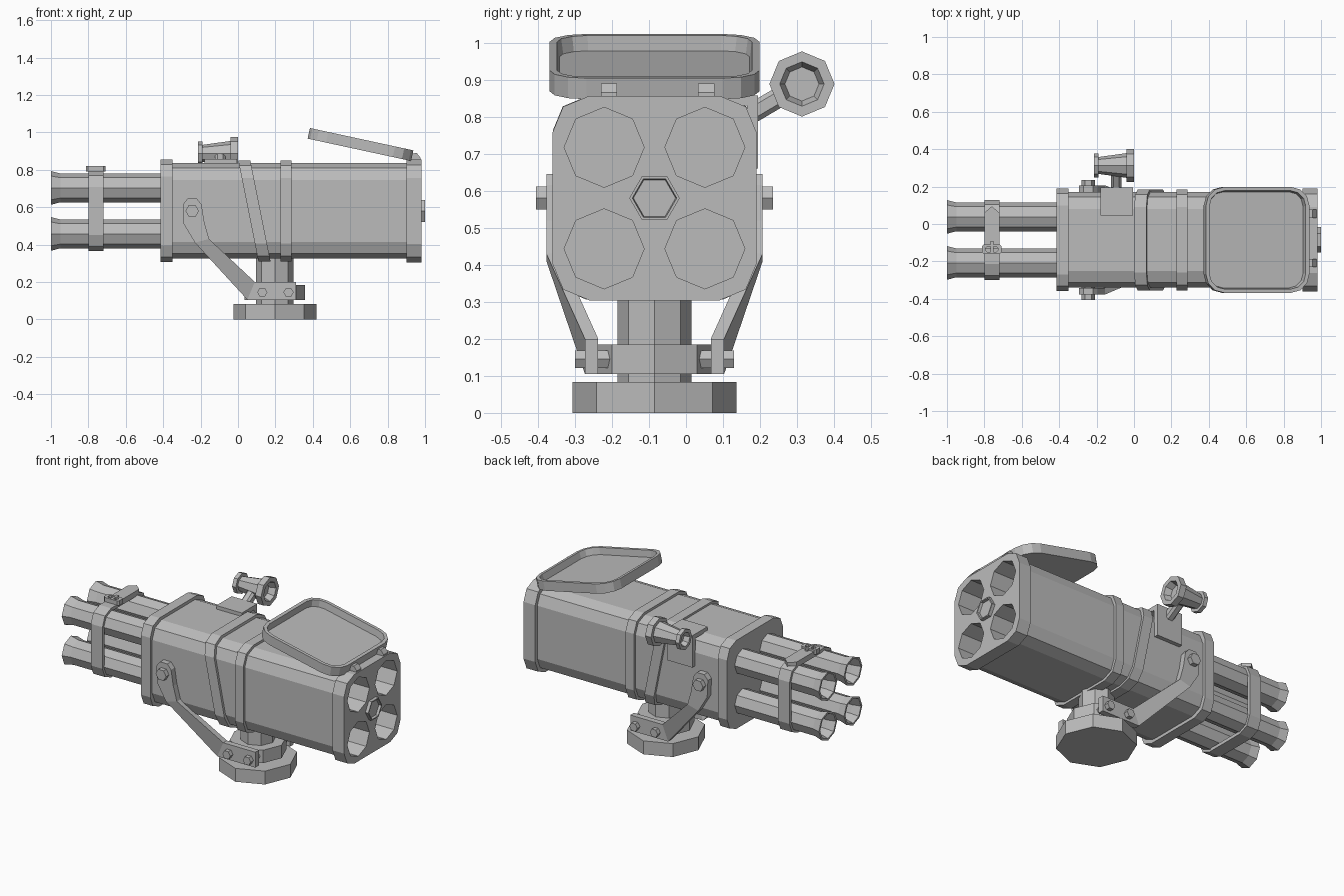
import bpy, bmesh, math
from mathutils import Matrix, Vector

old = bpy.data.objects.get("Cube")
if old:
    bpy.data.objects.remove(old, do_unlink=True)

grey = bpy.data.materials.new("plain grey")
grey.use_nodes = True
COLOUR = (0.5, 0.5, 0.5, 1)
grey.diffuse_color = COLOUR
grey.node_tree.nodes["Principled BSDF"].inputs["Base Color"].default_value = COLOUR

MID_Y, MID_Z = -0.085, 0.58      # launcher axis
BASE_X = 0.197                   # pedestal axis


def loft(name, rings, closed=False):
    """Skin between rings; closed joins last ring to first, otherwise ends are capped."""
    bm = bmesh.new()
    rows = [[bm.verts.new(p) for p in ring] for ring in rings]
    n = len(rows[0])
    pairs = list(zip(rows, rows[1:]))
    if closed:
        pairs.append((rows[-1], rows[0]))
    else:
        bm.faces.new(rows[0])
        bm.faces.new(rows[-1])
    for a, b in pairs:
        for i in range(n):
            j = (i + 1) % n
            bm.faces.new((a[i], a[j], b[j], b[i]))
    bmesh.ops.recalc_face_normals(bm, faces=bm.faces)
    mesh = bpy.data.meshes.new(name)
    bm.to_mesh(mesh)
    bm.free()
    mesh.materials.append(grey)
    obj = bpy.data.objects.new(name, mesh)
    bpy.context.collection.objects.link(obj)
    return obj


def ngon(n, r):
    return [(r * math.cos(2 * math.pi * i / n), r * math.sin(2 * math.pi * i / n)) for i in range(n)]


def rounded(hw, hh, r, seg=2):
    pts = []
    for k, (sx, sy) in enumerate(((1, 1), (-1, 1), (-1, -1), (1, -1))):
        for i in range(seg + 1):
            a = (k + i / seg) * math.pi / 2
            pts.append((sx * (hw - r) + r * math.cos(a), sy * (hh - r) + r * math.sin(a)))
    return pts


def place(shape, axis, pos, cu, cv):
    """Put a flat shape at a position along an axis."""
    order = {"x": lambda u, v: (pos, u, v), "y": lambda u, v: (u, pos, v), "z": lambda u, v: (u, v, pos)}
    return [order[axis](cu + u, cv + v) for u, v in shape]


def lathe(name, axis, n, profile, cu, cv):
    return loft(name, [place(ngon(n, r), axis, p, cu, cv) for p, r in profile])


def box(name, x, y, z):
    return loft(name, [[(x[0], y[0], h), (x[1], y[0], h), (x[1], y[1], h), (x[0], y[1], h)] for h in z])


def casing(name, x0, x1, half, r):
    return loft(name, [place(rounded(half, half, r), "x", x, MID_Y, MID_Z) for x in (x0, x1)])


def band(name, x0, x1, half, r, thick, lean=0.0):
    rings = []
    for x, h, c in ((x0, half, r), (x1, half, r), (x1, half - thick, r - thick), (x0, half - thick, r - thick)):
        ring = place(rounded(h, h, c), "x", x, MID_Y, MID_Z)
        rings.append([(px - lean * (pz - MID_Z), py, pz) for px, py, pz in ring])
    return loft(name, rings, closed=True)


# Main casing with end collars
body = casing("body", -0.38, 0.92, 0.255, 0.09)
front_collar = casing("muzzle_collar", 0.90, 0.98, 0.276, 0.1)
casing("rear_collar", -0.414, -0.35, 0.274, 0.09)

# Four bores sunk into the muzzle end, four flared tubes at the rear
for sy in (-1, 1):
    for sz in (-1, 1):
        cutter = lathe("bore_cutter", "x", 8, ((0.5, 0.108), (1.1, 0.108)),
                       MID_Y + sy * 0.136, MID_Z + sz * 0.137)
        for target in (body, front_collar):
            mod = target.modifiers.new("bore", "BOOLEAN")
            mod.operation = "DIFFERENCE"
            mod.solver = "EXACT"
            mod.object = cutter
            bpy.context.view_layer.objects.active = target
            bpy.ops.object.modifier_apply(modifier=mod.name)
        bpy.data.objects.remove(cutter, do_unlink=True)
        lathe("rear_tube", "x", 8,
              ((-0.37, 0.077), (-0.95, 0.077), (-1, 0.09), (-1, 0.077), (-0.95, 0.064), (-0.5, 0.064)),
              MID_Y + sy * 0.123, MID_Z + sz * 0.123)

# Hex nut in the middle of the muzzle
lathe("muzzle_nut", "x", 6, ((0.96, 0.068), (1.0, 0.068), (1.0, 0.06), (0.985, 0.057)), MID_Y, MID_Z)

# Straps round the casing and clamp round the tubes
band("slanted_strap", 0.055, 0.12, 0.27, 0.095, 0.025, lean=0.2)
band("straight_strap", 0.227, 0.285, 0.27, 0.095, 0.025)
band("tube_clamp", -0.80, -0.72, 0.214, 0.085, 0.02)

# Clamp buckle and strap end
loft("clamp_strap_end", [[(-0.80, -0.13, z), (-0.72, -0.13, z), (-0.72, 0.06, z), (-0.76, 0.095, z), (-0.80, 0.06, z)]
                         for z in (0.785, 0.808)])
loft("clamp_buckle", [place(rounded(w, h, 0.01, 1), "z", z, -0.76, -0.135)
                      for w, h, z in ((0.052, 0.026, 0.79), (0.052, 0.026, 0.82),
                                      (0.034, 0.014, 0.82), (0.034, 0.014, 0.79))], closed=True)
box("buckle_pin", (-0.768, -0.752), (-0.16, -0.09), (0.805, 0.818))

# Open lid: a shallow tray tilted on two hinges
lid = loft("lid", [place(rounded(h, h, r, 3), "z", z, 0, 0)
                   for h, r, z in ((0.283, 0.1, -0.029), (0.283, 0.1, 0.029), (0.263, 0.082, 0.029), (0.257, 0.078, -0.012))])
lid.data.transform(Matrix.Translation((0.655, MID_Y, 0.935)) @ Matrix.Rotation(math.radians(12.2), 4, "Y"))
for y in (-0.208, 0.055):
    loft("lid_hinge", [[(0.975, y + d, 0.84), (0.975, y + d, 0.865), (0.955, y + d, 0.89), (0.92, y + d, 0.885),
                        (0.92, y + d, 0.84)] for d in (-0.022, 0.022)])

# Pedestal
lathe("base", "z", 8, ((0, 0.222), (0.083, 0.222)), BASE_X, MID_Y)
lathe("column", "z", 8, ((0.08, 0.1), (0.34, 0.1)), BASE_X, MID_Y)
lathe("column_collar", "z", 8, ((0.105, 0.162), (0.185, 0.162)), BASE_X, MID_Y)

# Bent support arms with bolts: (rear edge, front edge, reach from the axis)
STATIONS = (((-0.27, 0.645), (-0.22, 0.645), 0.292),
            ((-0.295, 0.615), (-0.195, 0.615), 0.292),
            ((-0.29, 0.51), (-0.18, 0.52), 0.292),
            ((-0.23, 0.41), (-0.155, 0.43), 0.292),
            ((0.05, 0.105), (0.09, 0.20), 0.188),
            ((0.31, 0.105), (0.31, 0.20), 0.188))
for side, label in ((-1, "right"), (1, "left")):
    rings = []
    for (xa, za), (xb, zb), reach in STATIONS:
        out, inn = MID_Y + side * reach, MID_Y + side * (reach - 0.036)
        rings.append([(xa, out, za), (xb, out, zb), (xb, inn, zb), (xa, inn, za)])
    loft(label + "_arm", rings)
    lathe(label + "_pivot_bolt", "y", 6,
          ((MID_Y + side * 0.25, 0.036), (MID_Y + side * 0.32, 0.036)), -0.245, 0.58)
    for x in (0.13, 0.27):
        lathe(label + "_foot_bolt", "y", 6,
              ((MID_Y + side * 0.12, 0.027), (MID_Y + side * 0.215, 0.027)), x, 0.145)

# Sight bracket folded over the rear top edge
loft("sight_bracket", [[(x, 0.045, 0.83), (x, 0.045, 0.857), (x, 0.195, 0.857), (x, 0.195, 0.66),
                        (x, 0.165, 0.66), (x, 0.165, 0.83)] for x in (-0.18, -0.005)])

# Sight stalk and sight
stalk_start, stalk_end = Vector((-0.095, 0.18, 0.81)), Vector((-0.095, 0.29, 0.875))
turn = (stalk_end - stalk_start).to_track_quat("Z", "X")
loft("sight_stalk", [[p + turn @ Vector((u, v, 0)) for u, v in rounded(0.027, 0.027, 0.012, 1)]
                     for p in (stalk_start, stalk_end)])
lathe("sight", "x", 8,
      ((-0.18, 0.036), (-0.215, 0.044), (-0.215, 0.064), (-0.19, 0.064), (-0.19, 0.045), (-0.04, 0.066),
       (-0.04, 0.088), (0.0, 0.088), (0.0, 0.06), (-0.04, 0.046)), 0.313, 0.888)
